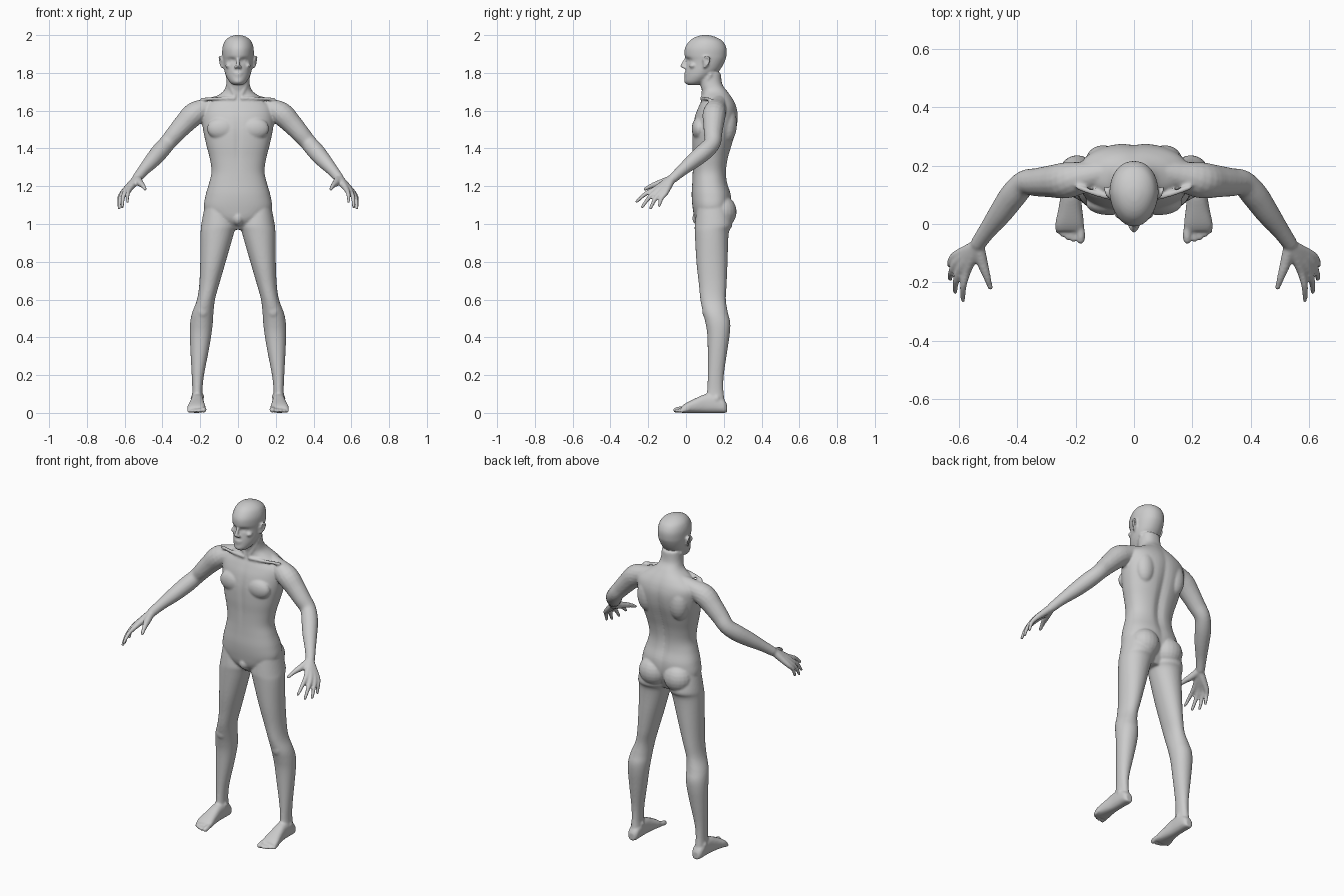
import bpy, bmesh, math
from mathutils import Vector

verts, faces = [], []


def spline(rows, k=5):
    """Catmull-Rom through rows of numbers."""
    out = []
    for i in range(len(rows) - 1):
        quad = (rows[max(i - 1, 0)], rows[i], rows[i + 1], rows[min(i + 2, len(rows) - 1)])
        for j in range(k):
            t = j / k
            out.append([0.5 * (2 * b + (c - a) * t + (2 * a - 5 * b + 4 * c - d) * t * t
                               + (3 * b - a - 3 * c + d) * t ** 3) for a, b, c, d in zip(*quad)])
    out.append(list(rows[-1]))
    return out


def oval(cx, cy, rx, ry, n=2.0, seg=36):
    """Superellipse outline as 2D points."""
    pts = []
    for i in range(seg):
        c, s = math.cos(2 * math.pi * i / seg), math.sin(2 * math.pi * i / seg)
        pts.append((cx + rx * math.copysign(abs(c) ** (2 / n), c),
                    cy + ry * math.copysign(abs(s) ** (2 / n), s)))
    return pts


def loft(rings, sides=(1,)):
    """Skin closed rings and cap both ends; sides=(1, -1) mirrors across x."""
    n = len(rings[0])
    for s in sides:
        base = len(verts)
        verts.extend((s * p[0], p[1], p[2]) for r in rings for p in r)
        for j in range(len(rings) - 1):
            a = base + j * n
            faces.extend((a + i, a + (i + 1) % n, a + n + (i + 1) % n, a + n + i) for i in range(n))
        faces.append(tuple(range(base, base + n)))
        faces.append(tuple(range(len(verts) - n, len(verts))))


def ball(c, r, sides=(1, -1)):
    angles = [math.radians(-86 + 172 * i / 11) for i in range(12)]
    loft([[(x, y, c[2] + r[2] * math.sin(a)) for x, y in
           oval(c[0], c[1], r[0] * math.cos(a), r[1] * math.cos(a), seg=20)] for a in angles], sides)


def tube(rows, sides=(1, -1)):
    """Round limb through (x, y, z, radius) with domed ends."""
    path = spline(rows, 4)
    rings = []
    last = len(path) - 1
    for i, p in enumerate(path):
        t = (Vector(path[min(i + 1, last)][:3]) - Vector(path[max(i - 1, 0)][:3])).normalized()
        u = t.cross(Vector((1, 0, 0))).normalized()
        w = t.cross(u)
        steps = [0]
        if i == 0:
            steps = [-85, -60, -30, 0]
        elif i == last:
            steps = [0, 30, 60, 85]
        for d in steps:             # extra rings make the domes
            d = math.radians(d)
            c, r = Vector(p[:3]) + t * p[3] * math.sin(d), p[3] * math.cos(d)
            rings.append([c + u * a + w * b for a, b in oval(0, 0, r, r, seg=16)])
    loft(rings, sides)


def bell(d, w):
    return math.exp(-(d / w) ** 2)


BOTH = (1, -1)

# torso and neck: z, half width, front y, back y
torso = [(.97, .05, .09, .19), (1.02, .13, .05, .215), (1.08, .178, .036, .238), (1.15, .172, .03, .24),
         (1.22, .152, .033, .22), (1.28, .14, .035, .215), (1.35, .15, .035, .225), (1.42, .168, .032, .245),
         (1.5, .185, .034, .268), (1.57, .192, .047, .276), (1.62, .185, .066, .268), (1.66, .14, .083, .25),
         (1.7, .08, .085, .222), (1.74, .062, .075, .193), (1.8, .058, .065, .185)]
rings = []
for z, hx, yf, yb in spline(torso):
    ring = []
    for x, y in oval(0, (yf + yb) / 2, hx, (yb - yf) / 2, 2.3, 60):
        if y > (yf + yb) / 2:       # spine groove
            y -= .014 * bell(x, .025) * bell(z - 1.36, .24)
        else:                       # breastbone and belly line
            y += .006 * bell(x, .015) * bell(z - 1.45, .14)
        ring.append((x, y, z))
    rings.append(ring)
loft(rings)

# chest, shoulder blades, buttocks, groin, neck muscles, collar bones
ball((.085, .07, 1.505), (.08, .04, .06))
ball((.105, .218, 1.53), (.06, .052, .1))
ball((.082, .192, 1.065), (.085, .076, .085))
ball((0, .075, 1.03), (.032, .042, .04), (1,))
tube([(.055, .13, 1.79, .012), (.04, .1, 1.735, .012), (.016, .09, 1.68, .01)])
tube([(.02, .082, 1.665, .009), (.1, .095, 1.665, .009), (.19, .125, 1.66, .009)])

# head: z, half width, front y, back y
head = [(1.735, .022, .012, .06), (1.75, .043, -.007, .1), (1.78, .062, -.006, .14), (1.81, .072, -.003, .175),
        (1.84, .077, .002, .195), (1.87, .081, .001, .209), (1.89, .083, -.007, .214), (1.93, .083, -.006, .214),
        (1.965, .072, .015, .197), (1.985, .053, .04, .168), (1.996, .03, .068, .138), (2.0, .012, .09, .115)]
rings = []
for z, hx, yf, yb in spline(head, 6):
    ring = []
    for x, y in oval(0, (yf + yb) / 2, hx, (yb - yf) / 2, 2.15, 64):
        f = max(0, ((yf + yb) / 2 - y) / ((yb - yf) / 2))
        x *= 1 - .14 * f
        if f > 0:                   # eye sockets
            y += .014 * bell(abs(x) - .032, .017) * bell(z - 1.866, .012)
        ring.append((x, y, z))
    rings.append(ring)
loft(rings)

# face: eyeballs, cheekbones, nose, lips, chin
ball((.031, .031, 1.866), (.014, .013, .011))
ball((.05, .037, 1.838), (.018, .02, .014))
tube([(0, .004, 1.88, .008), (0, -.009, 1.858, .009), (0, -.02, 1.838, .011)], (1,))
ball((.011, -.009, 1.83), (.009, .012, .008))
ball((0, .0, 1.798), (.024, .011, .005), (1,))
ball((0, .001, 1.786), (.021, .011, .005), (1,))
ball((0, .006, 1.756), (.024, .016, .014), (1,))

# ears
ball((.084, .105, 1.857), (.009, .015, .025))
tube([(.086, .092, 1.865, .005), (.093, .1, 1.884, .005), (.098, .118, 1.884, .006), (.097, .123, 1.862, .005),
      (.09, .108, 1.838, .006), (.085, .098, 1.832, .006)])

# arms from the neck slope to the wrist
tube([(.05, .185, 1.652, .042), (.15, .165, 1.618, .05), (.228, .15, 1.585, .062), (.285, .146, 1.53, .055),
      (.33, .143, 1.48, .049), (.373, .14, 1.43, .044), (.412, .1, 1.385, .046), (.455, .04, 1.335, .041),
      (.5, -.02, 1.285, .031), (.534, -.068, 1.243, .026)])

# fingers running from wrist through knuckle to tip, then the thumb
wrist = Vector((.538, -.075, 1.238))
for knuckle, tip in [((.572, -.163, 1.186), (.585, -.262, 1.118)), ((.594, -.152, 1.176), (.612, -.232, 1.09)),
                     ((.608, -.132, 1.167), (.629, -.188, 1.083)), ((.613, -.109, 1.163), (.632, -.142, 1.096))]:
    k, t = Vector(knuckle), Vector(tip)
    mid = (k + t) / 2 + Vector((.006, -.004, .006))
    tube([(*wrist, .022), (*((wrist + k) / 2), .019), (*k, .0145), (*mid, .0115), (*t, .0085)])
tube([(.532, -.078, 1.238, .021), (.519, -.132, 1.218, .019), (.504, -.178, 1.204, .0135), (.491, -.218, 1.184, .009)])

# legs: z, inner x, outer x, front y, back y
leg = [(1.1, .04, .175, .06, .22), (1.0, .01, .194, .047, .245), (.95, .022, .198, .047, .226),
       (.8, .065, .2, .055, .22), (.68, .1, .205, .068, .215), (.6, .122, .217, .076, .211),
       (.53, .13, .243, .09, .222), (.48, .133, .253, .102, .234), (.42, .14, .255, .112, .232),
       (.33, .155, .252, .115, .219), (.2, .18, .245, .115, .2), (.12, .188, .242, .112, .198),
       (.06, .186, .245, .105, .205), (.012, .19, .24, .12, .205)]
loft([[(x, y, z) for x, y in oval((a + b) / 2, (f + k) / 2, (b - a) / 2, (k - f) / 2, 2.1)]
      for z, a, b, f, k in spline(leg)], BOTH)
ball((.187, .108, .54), (.032, .022, .04))
ball((.192, .15, .085), (.013, .016, .018))
ball((.24, .162, .075), (.012, .016, .018))

# feet: y, centre x, half width, top z
foot = [(.217, .215, .018, .045), (.2, .215, .031, .07), (.15, .215, .034, .1), (.1, .216, .035, .098),
        (.05, .218, .041, .077), (0, .22, .049, .052), (-.025, .219, .046, .034)]
loft([[(x, y, z) for x, z in oval(cx, top / 2, hw, top / 2, 2.5)] for y, cx, hw, top in spline(foot)], BOTH)

# toes
for x, y, r in [(.182, -.054, .0145), (.207, -.052, .0105), (.227, -.046, .01), (.245, -.036, .0095), (.261, -.024, .009)]:
    tube([(.22 + (x - .22) * .8, .01, .022, .017), (x, y + .025, r + .006, r), (x, y, r, r)])

# fuse everything into one smooth skin
mesh = bpy.data.meshes.new("human_body")
mesh.from_pydata(verts, [], faces)
bm = bmesh.new()
bm.from_mesh(mesh)
bmesh.ops.recalc_face_normals(bm, faces=bm.faces[:])
bm.to_mesh(mesh)
bm.free()
body = bpy.data.objects.new("human_body", mesh)
bpy.context.collection.objects.link(body)
remesh = body.modifiers.new("skin", 'REMESH')
remesh.mode = 'VOXEL'
remesh.voxel_size = .006
remesh.use_smooth_shade = True
relax = body.modifiers.new("relax", 'SMOOTH')
relax.factor = .5
relax.iterations = 5
